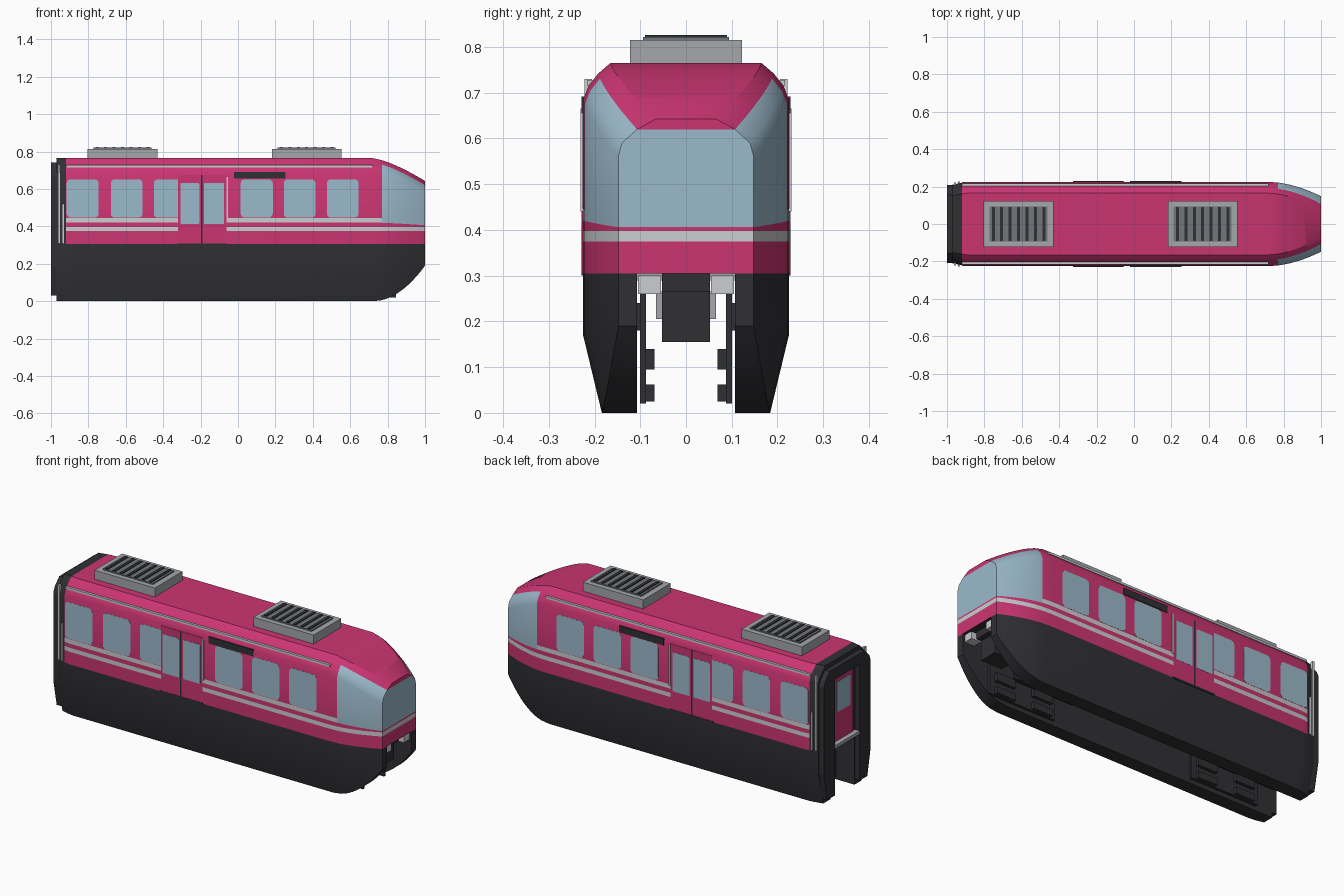
import bpy, bmesh, math

if "Cube" in bpy.data.objects:
    bpy.data.objects.remove(bpy.data.objects["Cube"])

COLOURS = {
    "pink paint": (0.60, 0.036, 0.17), "window glass": (0.33, 0.49, 0.60),
    "dark underframe": (0.030, 0.029, 0.034), "pale stripe": (0.60, 0.61, 0.62),
    "unit grey": (0.38, 0.39, 0.41), "grille grey": (0.17, 0.18, 0.20),
}
MAT = {}
for name, c in COLOURS.items():
    MAT[name] = bpy.data.materials.new(name)
    MAT[name].diffuse_color = (*c, 1)
PINK, GLASS, DARK, PALE, GREY, GRILLE = COLOURS


def finish(name, bm, mats, smooth=0):
    bmesh.ops.recalc_face_normals(bm, faces=bm.faces)
    me = bpy.data.meshes.new(name)
    bm.to_mesh(me)
    bm.free()
    for m in mats:
        me.materials.append(MAT[m])
    ob = bpy.data.objects.new(name, me)
    bpy.context.collection.objects.link(ob)
    if smooth:
        bpy.ops.object.select_all(action='DESELECT')
        ob.select_set(True)
        bpy.context.view_layer.objects.active = ob
        bpy.ops.object.shade_smooth_by_angle(angle=math.radians(smooth))
    return ob


def prism(bm, pts, axis, lo, hi):
    """Extrude a 2D outline along x (pts = y,z) or y (pts = x,z)."""
    put = (lambda p, d: (d, p[0], p[1])) if axis == 'x' else (lambda p, d: (p[0], d, p[1]))
    a = [bm.verts.new(put(p, lo)) for p in pts]
    b = [bm.verts.new(put(p, hi)) for p in pts]
    bm.faces.new(a)
    bm.faces.new(b[::-1])
    for i in range(len(pts)):
        j = (i + 1) % len(pts)
        bm.faces.new((a[i], a[j], b[j], b[i]))


def boxes(name, items, mat, both=False):
    """Boxes as (x0, x1, y0, y1, z0, z1), optionally on both sides of the car."""
    bm = bmesh.new()
    for x0, x1, y0, y1, z0, z1 in items:
        for s in ((1, -1) if both else (1,)):
            prism(bm, [(x0, z0), (x1, z0), (x1, z1), (x0, z1)], 'y', s * y0, s * y1)
    return finish(name, bm, [mat])


def rounded(x0, x1, z0, z1, r=0.022, n=4):
    pts = []
    for k, (cx, cz) in enumerate([(x1 - r, z1 - r), (x0 + r, z1 - r), (x0 + r, z0 + r), (x1 - r, z0 + r)]):
        for i in range(n + 1):
            a = (k + i / n) * math.pi / 2
            pts.append((cx + r * math.cos(a), cz + r * math.sin(a)))
    return pts


# Body shell: half sections of the straight car and of the nose tip, lofted along x
CAR = [(.107, .305), (.107, 0), (.184, 0), (.225, .17), (.225, .305), (.225, .375), (.225, .398),
       (.225, .421), (.225, .445), (.225, .685), (.213, .715), (.192, .742), (.165, .765)]
TIP = [(.107, .305), (.107, .19), (.148, .19), (.148, .25), (.148, .305), (.148, .375), (.148, .398),
       (.148, .406), (.148, .43), (.148, .56), (.140, .59), (.107, .62), (.065, .643)]
N = len(CAR)
stations = [-.97, -.92, -.89, .72, .77] + [.77 + .23 * i / 10 for i in range(1, 11)]
inset = {-.97: .015, -.92: .004}


def section(x):
    t = max(0, (x - .72) / .28)
    half = []
    for i, (a, b) in enumerate(zip(CAR, TIP)):
        y = a[0] + (b[0] - a[0]) * t ** 1.8
        z = a[1] + (b[1] - a[1]) * t ** (2 if i < 5 else 1.4)
        half.append((x, y - (inset.get(x, 0) if i > 1 else 0), z))
    return half + [(px, -py, pz) for px, py, pz in half[::-1]]


def band(i, x):
    """Colour slot for profile segment i at position x."""
    if i < 4 or x < -.92:
        return 2
    if x > .77 and 7 <= i <= 10:
        return 1
    return 3 if i in (5, 7) else 0


bm = bmesh.new()
rings = [[bm.verts.new(p) for p in section(x)] for x in stations]
for k in range(len(rings) - 1):
    xm = (stations[k] + stations[k + 1]) / 2
    for i in range(2 * N):
        j = (i + 1) % (2 * N)
        f = bm.faces.new((rings[k][i], rings[k][j], rings[k + 1][j], rings[k + 1][i]))
        seg = i if i < N else 2 * N - 2 - i
        f.material_index = 2 if i == 2 * N - 1 else band(seg, xm)
for ring, x in ((rings[0], -1), (rings[-1], 1)):
    m = ring[::-1]
    for side in (ring, m):
        bm.faces.new(side[:5]).material_index = 2
    for i in range(4, N - 1):
        loop = [ring[i], ring[i + 1], m[i + 1], m[i]] + ([m[0], ring[0]] if i == 4 else [])
        bm.faces.new(loop).material_index = band(i, x)
finish("body_shell", bm, [PINK, GLASS, DARK, PALE], 28)

# Rear gangway frame: inverted U
half = [(.11, .03), (.178, .03), (.208, .18), (.208, .67), (.195, .70), (.155, .742)]
bm = bmesh.new()
outer = half + [(-y, z) for y, z in half[::-1]]
prism(bm, outer + [(-.11, .68), (.11, .68)], 'x', -1, -.965)
finish("gangway_frame", bm, [DARK])
boxes("gangway_door", [(-.976, -.968, -.085, .085, .31, .665)], PINK)
boxes("gangway_door_window", [(-.979, -.975, -.06, .06, .47, .64)], GLASS)
boxes("gangway_threshold", [(-1, -.968, -.11, .11, .29, .308)], GREY)

# Side windows
bm = bmesh.new()
for x0, x1 in ((-.916, -.745), (-.68, -.51), (-.45, -.3), (.014, .186), (.245, .415), (.475, .645)):
    for s in (1, -1):
        prism(bm, rounded(x0, x1, .447, .652), 'y', s * .222, s * .2258)
finish("side_windows", bm, [GLASS])

# Sliding doors with windows, centre seam, sill and destination board
boxes("door_leaves", [(-.32, -.198, .222, .2272, .306, .675), (-.192, -.062, .222, .2272, .306, .675)], PINK, True)
bm = bmesh.new()
for x0, x1 in ((-.308, -.207), (-.182, -.075)):
    for s in (1, -1):
        prism(bm, rounded(x0, x1, .413, .632, .006, 2), 'y', s * .225, s * .2282)
finish("door_windows", bm, [GLASS])
boxes("door_seam_and_sill", [(-.199, -.191, .222, .228, .31, .675), (-.325, -.06, .222, .229, .300, .31)], DARK, True)
boxes("destination_board", [(-.022, .255, .222, .229, .655, .692)], DARK, True)

# Rails: gutters along the roof edge and upright handrails
boxes("roof_gutters", [(-.92, .72, .204, .217, .716, .728)], PALE, True)
boxes("handrails", [(-.963, -.951, .205, .222, .31, .73), (-.94, -.93, .215, .226, .31, .52),
                    (-.062, -.054, .222, .231, .44, .665)], PALE, True)

# Roof cooling units
for k, x in enumerate((-.6175, .3675)):
    boxes(f"cooling_unit_{k}", [(x - .187, x + .187, -.122, .122, .755, .815)], GREY)
    boxes(f"cooling_grille_{k}", [(x - .155, x + .155, -.094, .094, .81, .822)], GRILLE)
    boxes(f"cooling_slats_{k}", [(x - .143 + i * .045, x - .127 + i * .045, -.09, .09, .82, .826)
                                 for i in range(7)], DARK)

# Guide-wheel panels inside the skirts
plates, blocks = [], []
for x0, x1 in ((-.86, -.44), (.43, .845)):
    plates.append((x0, x1, .087, .101, .02, .26))
    for xc in (x0 + .09, x1 - .09):
        blocks += [(xc - .06, xc + .06, .069, .09, .095, .14), (xc - .06, xc + .06, .069, .09, .025, .062)]
        plates.append((xc - .03, xc + .03, .098, .108, .18, .24))
boxes("guide_panels", plates, DARK, True)
boxes("guide_blocks", blocks, DARK, True)

# Front coupler and headlights under the nose
boxes("coupler", [(.80, .93, -.052, .052, .155, .27), (.78, .96, -.052, .052, .265, .306)], DARK)
boxes("coupler_brackets", [(.84, .90, .05, .066, .205, .265)], GREY, True)
boxes("headlights", [(.93, .99, .055, .105, .26, .3)], PALE, True)

for m in bpy.data.materials:
    if m.users and not m.is_grease_pencil:
        m.use_nodes = True
        m.node_tree.nodes["Principled BSDF"].inputs["Base Color"].default_value = m.diffuse_color
